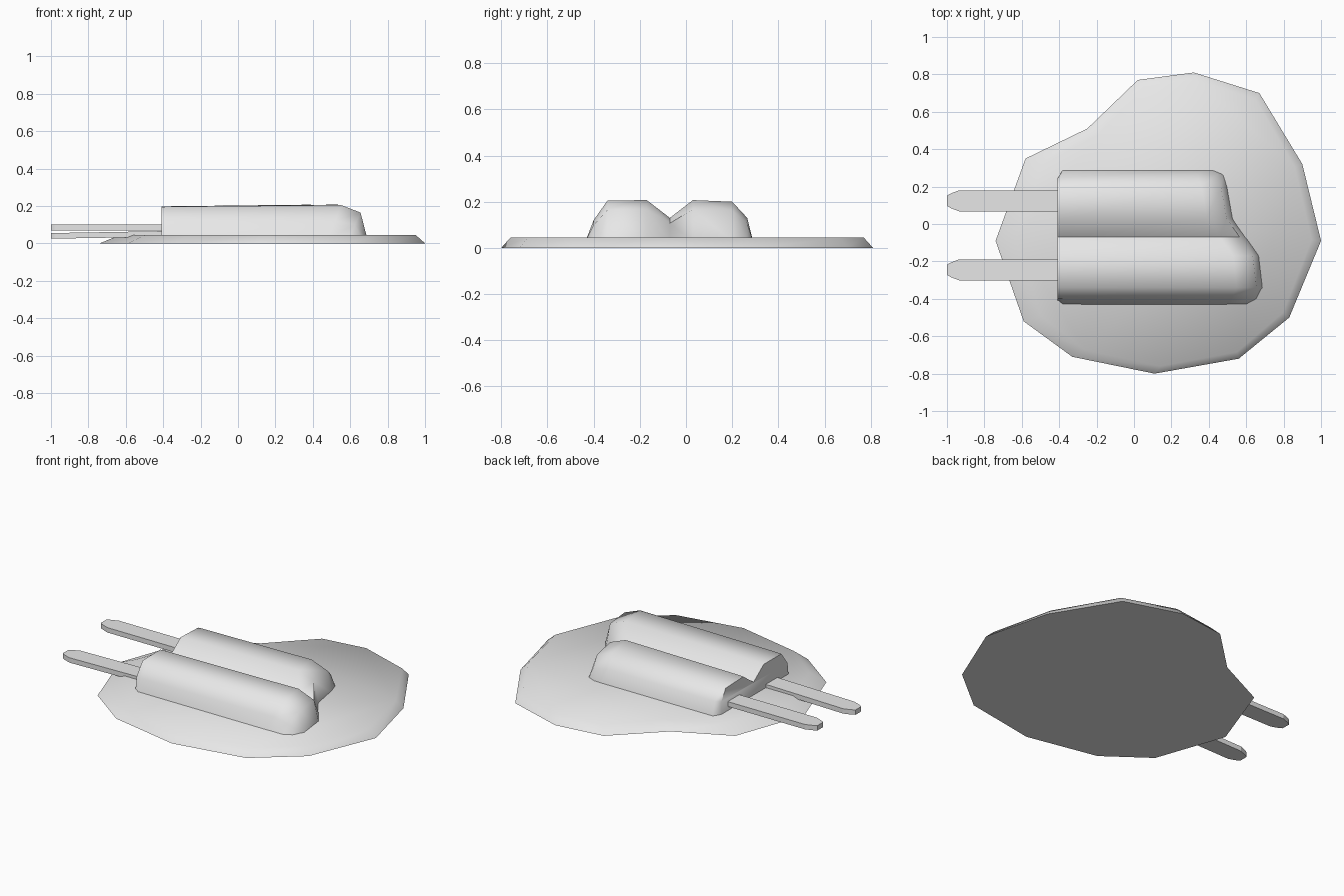
import bpy
import bmesh
import math

cube = bpy.data.objects.get("Cube")
if cube:
    bpy.data.objects.remove(cube, do_unlink=True)

# One plain grey for every part
grey = bpy.data.materials.new("light_grey")
grey.use_nodes = True
grey.diffuse_color = (0.8, 0.8, 0.8, 1)
grey.node_tree.nodes["Principled BSDF"].inputs["Base Color"].default_value = (0.8, 0.8, 0.8, 1)


def finish(bm, name, smooth_angle=None):
    """Turn a bmesh into a named, shaded object."""
    bmesh.ops.recalc_face_normals(bm, faces=bm.faces)
    mesh = bpy.data.meshes.new(name)
    bm.to_mesh(mesh)
    bm.free()
    mesh.materials.append(grey)
    obj = bpy.data.objects.new(name, mesh)
    bpy.context.collection.objects.link(obj)
    if smooth_angle:
        bpy.ops.object.select_all(action='DESELECT')
        obj.select_set(True)
        bpy.context.view_layer.objects.active = obj
        bpy.ops.object.shade_smooth_by_angle(angle=math.radians(smooth_angle))
    return obj


def prism(bm, lower, upper):
    """Close two matching outlines into a solid."""
    low = [bm.verts.new(p) for p in lower]
    top = [bm.verts.new(p) for p in upper]
    bm.faces.new(low)
    bm.faces.new(top)
    for i in range(len(low)):
        k = (i + 1) % len(low)
        bm.faces.new((low[i], low[k], top[k], top[i]))


# Melted puddle with a sloping rim
outline = [(1.0, -.09), (.90, .32), (.67, .70), (.32, .81), (.02, .77),
           (-.25, .51), (-.58, .35), (-.74, -.09), (-.59, -.52),
           (-.33, -.71), (.11, -.80), (.56, -.72), (.83, -.50)]
bm = bmesh.new()
prism(bm, [(x, y, 0) for x, y in outline],
      [(x * .908 + .042, y * .95, .045) for x, y in outline])
finish(bm, "puddle", 65)

# Twin ice bar: cross-section columns as (y, z, reach in x)
BASE, BACK = .03, -.41
columns = [(-.435, BASE, .63), (-.40, .12, .66), (-.34, .205, .69),
           (-.17, .207, .67), (-.07, .13, .60), (.03, .207, .53),
           (.20, .20, .50), (.265, .13, .48), (.29, BASE, .42)]


def ring(bm, x_of, height, y_of=lambda y: y):
    return [bm.verts.new((x_of(r), y_of(y), BASE + (z - BASE) * height))
            for y, z, r in columns]


bm = bmesh.new()
rings = [
    ring(bm, lambda r: BACK, .94, lambda y: max(-.41, min(y, .24 + .05 * (y - .24)))),
    ring(bm, lambda r: BACK + .03, .95),
    ring(bm, lambda r: r - .14, 1),
    ring(bm, lambda r: r - .035, .77),
    ring(bm, lambda r: r, 0),
]
for a, b in zip(rings, rings[1:]):
    for i in range(len(columns) - 1):
        bm.faces.new((a[i], a[i + 1], b[i + 1], b[i]))
bm.faces.new(rings[0])
bm.faces.new([r[0] for r in rings] + rings[-1][1:-1] + [r[-1] for r in reversed(rings)])
bmesh.ops.remove_doubles(bm, verts=bm.verts, dist=.0005)
finish(bm, "ice_bar", 60)


# Flat sticks with chamfered tips
def stick(name, y, z_tip, z_root):
    half, tip, thick = .056, .027, .03
    plan = [(-.3, -half), (-.3, half), (-.935, half), (-.98, tip + .012),
            (-1, tip), (-1, -tip), (-.98, -tip - .012), (-.935, -half)]

    def level(x):
        return z_tip + (z_root - z_tip) * (x + 1) / .7

    bm = bmesh.new()
    prism(bm, [(x, y + w, level(x)) for x, w in plan],
          [(x, y + w, level(x) + thick) for x, w in plan])
    finish(bm, name)


stick("back_stick", .124, .07, .07)
stick("front_stick", -.245, .025, .037)
